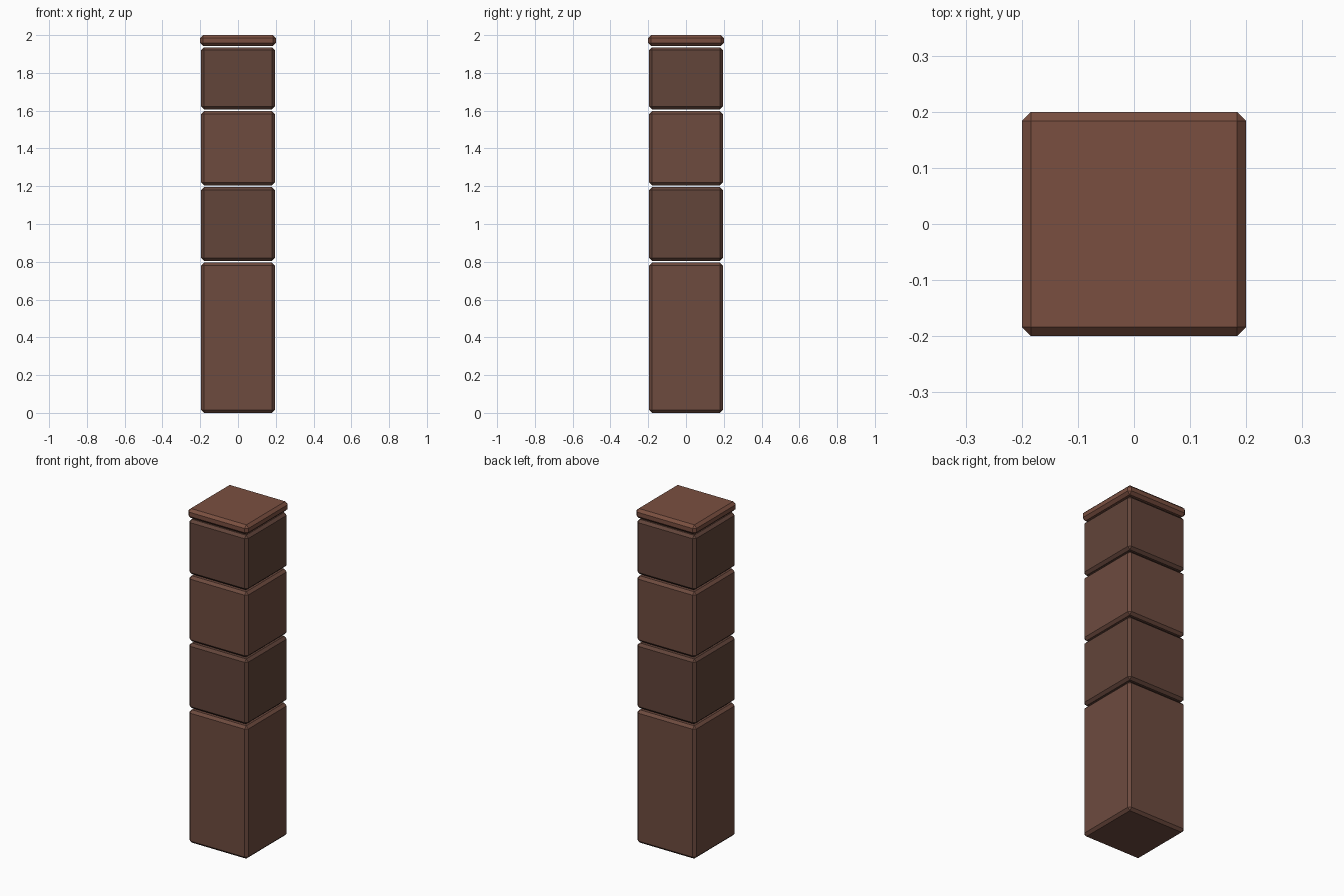
import bpy

if "Cube" in bpy.data.objects:
    bpy.data.objects.remove(bpy.data.objects["Cube"])


def material(name, rgb):
    # sRGB 0-255 to linear
    m = bpy.data.materials.new(name)
    m.diffuse_color = [(c / 255) ** 2.2 for c in rgb] + [1]
    m.use_nodes = True
    m.node_tree.nodes["Principled BSDF"].inputs["Base Color"].default_value = m.diffuse_color
    return m


def block(name, half, z0, z1, chamfer, mat):
    # flat-shaded box with a single-segment chamfer
    bpy.ops.mesh.primitive_cube_add(size=1, location=(0, 0, (z0 + z1) / 2))
    ob = bpy.context.object
    ob.name = name
    ob.scale = (2 * half, 2 * half, z1 - z0)
    bpy.ops.object.transform_apply(location=False, rotation=False, scale=True)
    bev = ob.modifiers.new("chamfer", 'BEVEL')
    bev.width = chamfer
    bev.segments = 1
    ob.data.materials.append(mat)
    return ob


light = material("light_brown", (109, 76, 65))
dark = material("dark_brown", (98, 70, 60))
cap = material("cap_brown", (121, 80, 66))

# stacked pillar blocks with thin gaps between them
block("base_block", 0.195, 0.0, 0.795, 0.015, light)
block("lower_block", 0.195, 0.805, 1.195, 0.015, dark)
block("middle_block", 0.195, 1.205, 1.597, 0.015, light)
block("upper_block", 0.195, 1.607, 1.935, 0.015, dark)

# slightly wider cap slab
block("cap_slab", 0.2, 1.943, 2.0, 0.016, cap)
